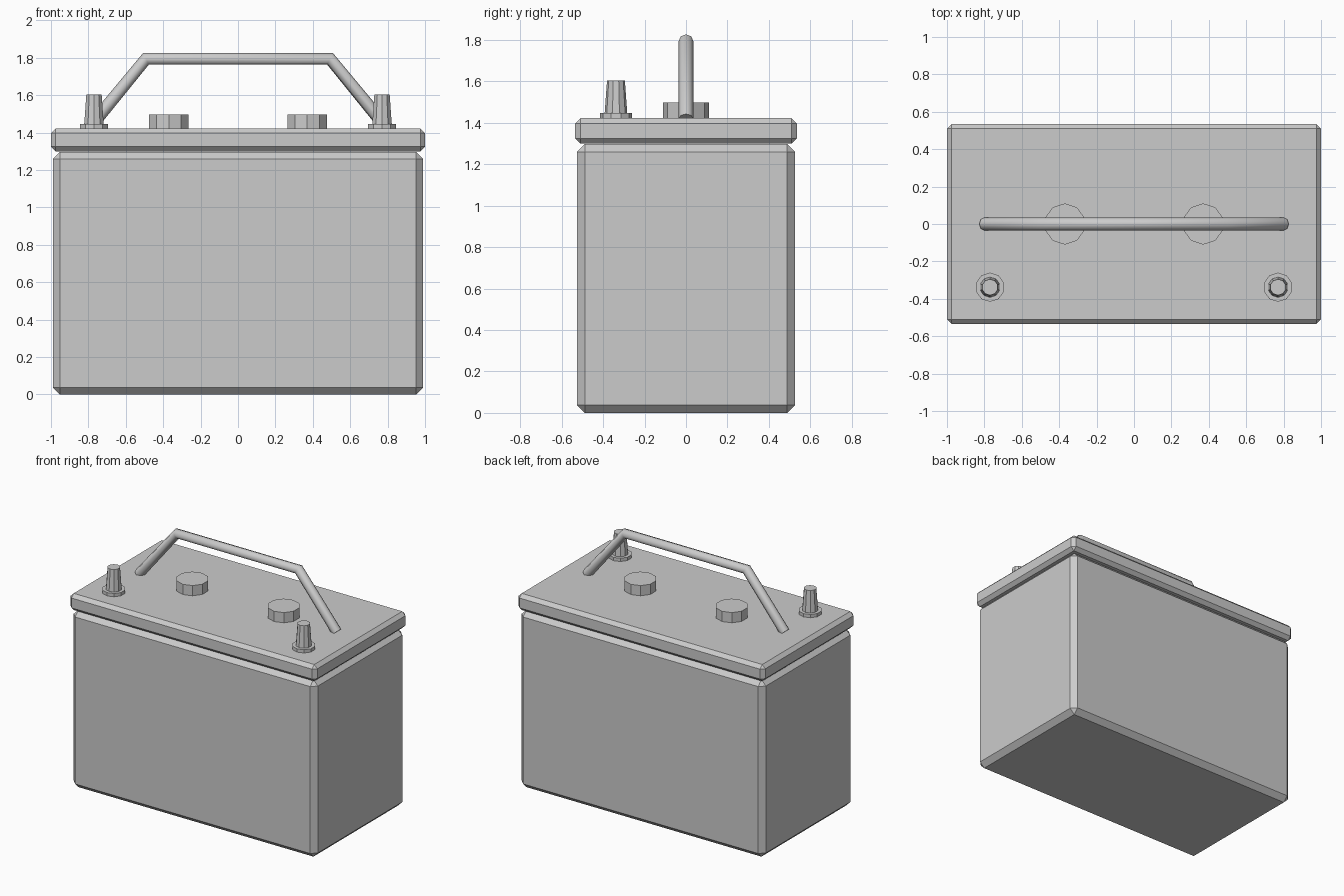
import bpy

if "Cube" in bpy.data.objects:
    bpy.data.objects.remove(bpy.data.objects["Cube"])


def box(name, size, z0, z1, bevel):
    """Chamfered box standing between z0 and z1."""
    bpy.ops.mesh.primitive_cube_add(size=1, location=(0, 0, (z0 + z1) / 2))
    ob = bpy.context.object
    ob.name = name
    ob.scale = (size[0], size[1], z1 - z0)
    bpy.ops.object.transform_apply(location=False, rotation=False, scale=True)
    mod = ob.modifiers.new("chamfer", 'BEVEL')
    mod.width = bevel
    mod.segments = 1
    return ob


def cone(name, x, y, r0, r1, z0, z1, sides=10):
    """Upright ten-sided cylinder or taper."""
    bpy.ops.mesh.primitive_cone_add(vertices=sides, radius1=r0, radius2=r1,
                                    depth=z1 - z0, location=(x, y, (z0 + z1) / 2))
    bpy.context.object.name = name


# Case and overhanging lid
LID = 1.422
box("case", (1.98, 1.05), 0, 1.297, 0.037)
box("lid", (2.0, 1.07), 1.30, LID, 0.025)

# Terminals and filler caps, left and right
for side, s in (("left", -1), ("right", 1)):
    cone(f"terminal_base_{side}", s * 0.77, -0.338, 0.078, 0.078, LID - 0.01, 1.446)
    cone(f"terminal_post_{side}", s * 0.77, -0.338, 0.055, 0.043, 1.44, 1.605)
    cone(f"filler_cap_{side}", s * 0.37, 0, 0.11, 0.11, LID - 0.01, 1.497)

# Carrying handle: bent tube
curve = bpy.data.curves.new("handle", 'CURVE')
curve.dimensions = '3D'
curve.bevel_depth = 0.035
curve.bevel_resolution = 2
curve.use_fill_caps = True
path = [(-0.8, 1.42), (-0.492, 1.795), (0.492, 1.795), (0.8, 1.42)]
spline = curve.splines.new('POLY')
spline.points.add(len(path) - 1)
for p, (x, z) in zip(spline.points, path):
    p.co = (x, 0, z, 1)
spline.use_smooth = True
bpy.context.collection.objects.link(bpy.data.objects.new("handle", curve))
